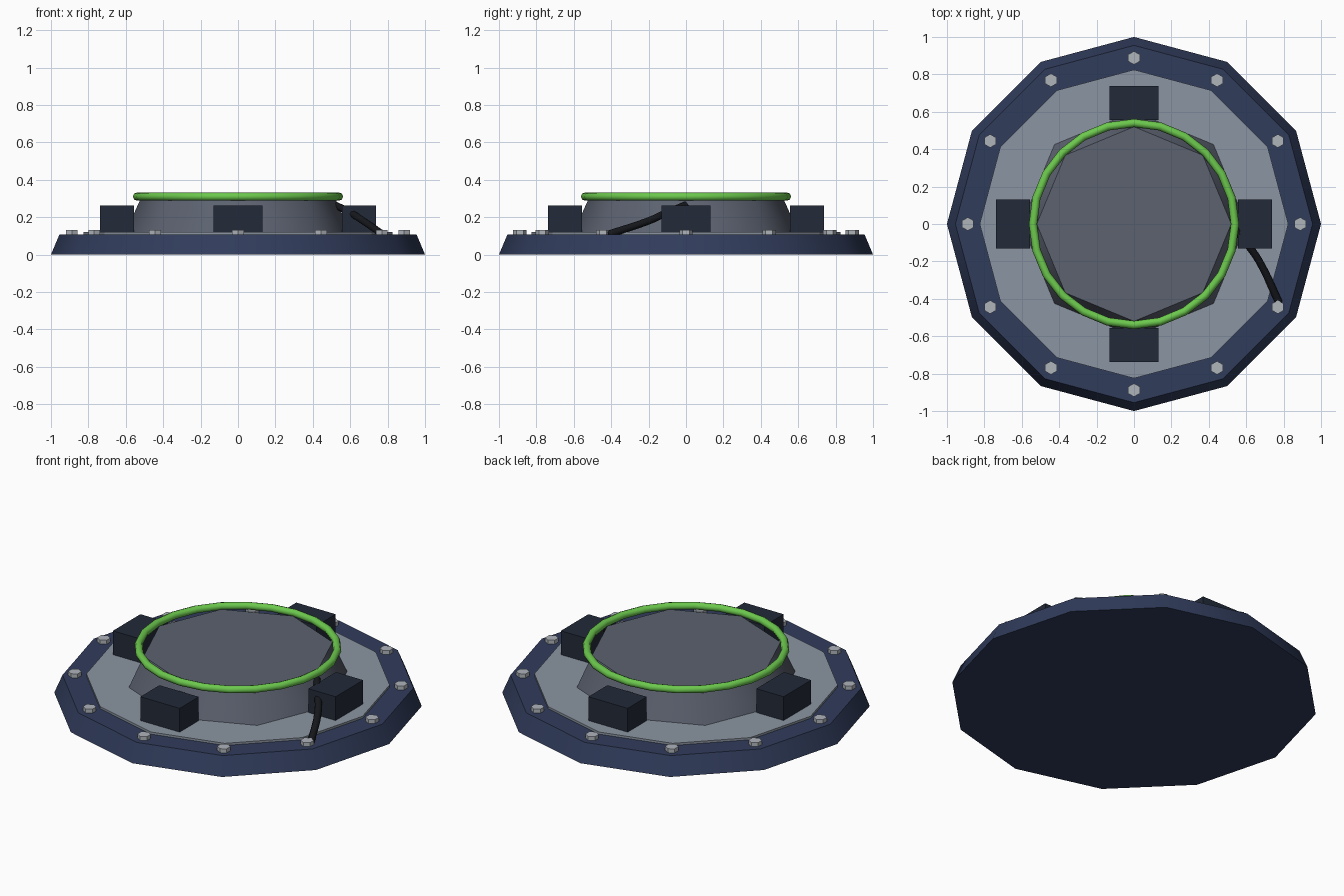
import bpy
from math import cos, sin, pi, radians

if "Cube" in bpy.data.objects:
    bpy.data.objects.remove(bpy.data.objects["Cube"])


def material(name, rgb):
    m = bpy.data.materials.new(name)
    m.diffuse_color = (*rgb, 1)
    m.use_nodes = True
    m.node_tree.nodes["Principled BSDF"].inputs["Base Color"].default_value = m.diffuse_color
    return m


NAVY = material("navy", (0.03, 0.045, 0.105))
PLATE = material("plate_grey", (0.26, 0.30, 0.36))
HUB = material("hub_grey", (0.107, 0.122, 0.162))
DARK = material("dark_blue", (0.016, 0.023, 0.04))
GREEN = material("green", (0.15, 0.58, 0.075))
STEEL = material("steel", (0.43, 0.46, 0.5))
BLACK = material("black", (0.008, 0.009, 0.012))


def finish(name, mat, smooth=None):
    ob = bpy.context.object
    ob.name = name
    ob.data.materials.append(mat)
    if smooth:
        bpy.ops.object.shade_smooth_by_angle(angle=radians(smooth))
    return ob


def frustum(name, sides, r1, r2, z1, z2, mat, x=0, y=0, smooth=None):
    bpy.ops.mesh.primitive_cone_add(vertices=sides, radius1=r1, radius2=r2, depth=z2 - z1,
                                    location=(x, y, (z1 + z2) / 2))
    return finish(name, mat, smooth)


# Twelve-sided base, inset plate and eight-sided hub
frustum("base", 12, 1.0, 0.955, 0, 0.107, NAVY, smooth=30)
frustum("deck_plate", 12, 0.825, 0.825, 0.08, 0.12, PLATE)
frustum("hub", 8, 0.61, 0.52, 0.10, 0.30, HUB, smooth=45)

# Glowing ring around the hub top
bpy.ops.mesh.primitive_torus_add(major_radius=0.54, minor_radius=0.022, major_segments=24,
                                 minor_segments=8, location=(0, 0, 0.31))
finish("ring", GREEN, 50)

# Clamp blocks around the hub
for i in range(4):
    a = i * pi / 2
    bpy.ops.mesh.primitive_cube_add(size=1, location=(0.647 * cos(a), 0.647 * sin(a), 0.19),
                                    rotation=(0, 0, a))
    bpy.context.object.scale = (0.18, 0.26, 0.145)
    finish(f"clamp_block_{i}", DARK)

# Hex bolts around the rim
for i in range(12):
    a = i * pi / 6
    frustum(f"bolt_{i}", 6, 0.036, 0.036, 0.095, 0.131, STEEL, 0.888 * cos(a), 0.888 * sin(a))

# Cable from the hub down to the rim
curve = bpy.data.curves.new("cable", "CURVE")
curve.dimensions = "3D"
curve.bevel_depth = 0.02
curve.bevel_resolution = 2
curve.resolution_u = 4
curve.use_fill_caps = True
path = [(0.52, 0, 0.265), (0.60, -0.10, 0.225), (0.67, -0.20, 0.18), (0.775, -0.42, 0.107)]
spline = curve.splines.new("BEZIER")
spline.bezier_points.add(len(path) - 1)
for p, co in zip(spline.bezier_points, path):
    p.co = co
    p.handle_left_type = p.handle_right_type = "AUTO"
cable = bpy.data.objects.new("cable", curve)
curve.materials.append(BLACK)
bpy.context.collection.objects.link(cable)
